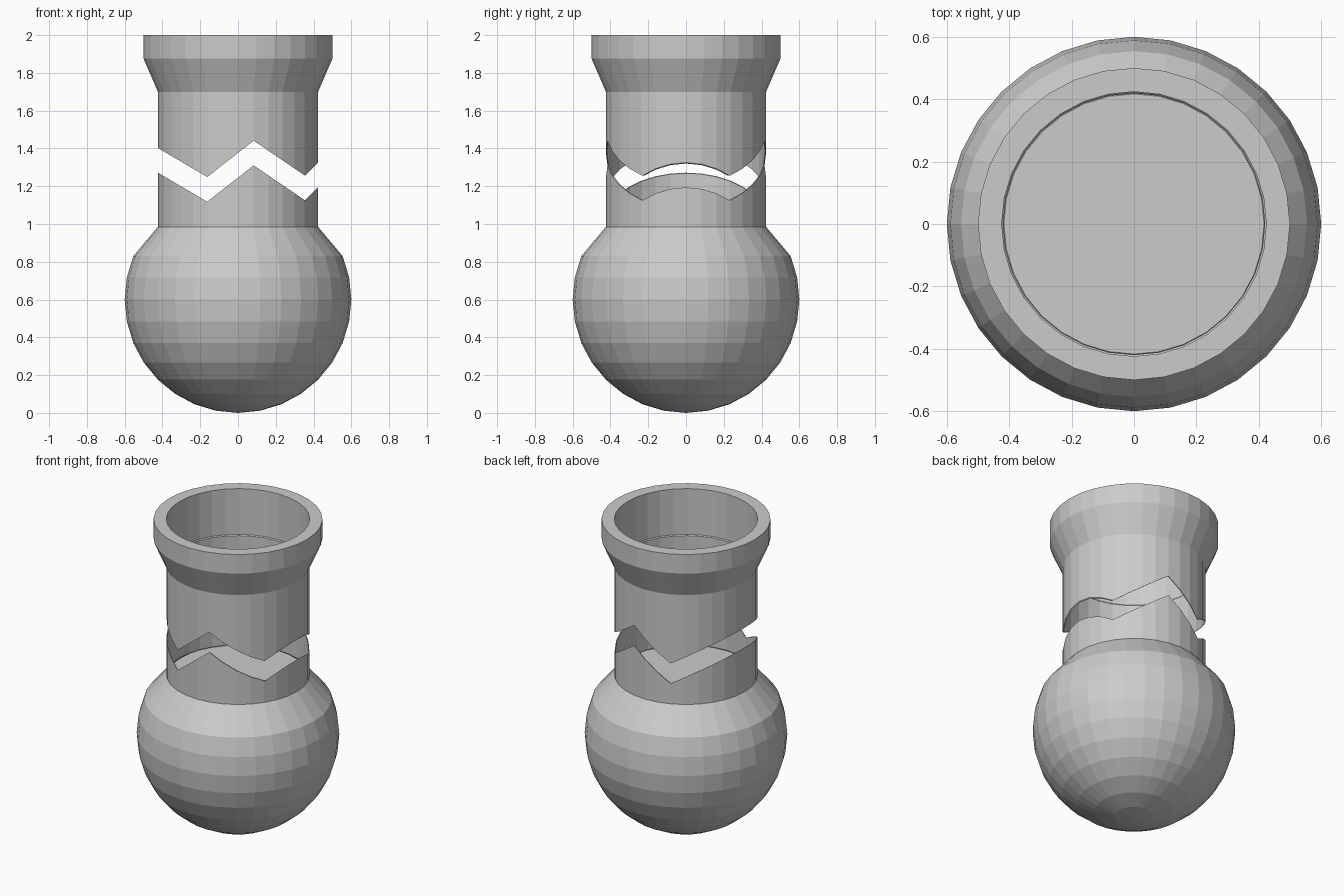
import bpy, bmesh
from math import sin, cos, pi, radians

if "Cube" in bpy.data.objects:
    bpy.data.objects.remove(bpy.data.objects["Cube"])

SIDES = 32


def new_object(name, bm):
    bmesh.ops.recalc_face_normals(bm, faces=bm.faces)
    mesh = bpy.data.meshes.new(name)
    bm.to_mesh(mesh)
    bm.free()
    obj = bpy.data.objects.new(name, mesh)
    bpy.context.collection.objects.link(obj)
    return obj


def lathe(name, profile):
    """Revolve (radius, z) points about z; radius 0 gives a pole."""
    bm = bmesh.new()
    rings = []
    for r, z in profile:
        n = 1 if r == 0 else SIDES
        rings.append([bm.verts.new((r * cos(2 * pi * i / SIDES), r * sin(2 * pi * i / SIDES), z))
                      for i in range(n)])
    for a, b in zip(rings, rings[1:]):
        for i in range(SIDES):
            j = (i + 1) % SIDES
            quad = [a[i % len(a)], a[j % len(a)], b[j % len(b)], b[i % len(b)]]
            bm.faces.new(list(dict.fromkeys(quad)))
    return new_object(name, bm)


def bulb(radius):
    """Sphere profile from the bottom pole up to the shoulder."""
    pts = [(0, 0.6 - radius)]
    for k in range(1, 11):
        a = radians(-90 + 11.25 * k)
        pts.append((radius * cos(a), 0.6 + radius * sin(a)))
    return pts


# Thin-walled flask: bulb, neck and thick lip, then back down the inside
outside = bulb(0.6) + [(0.424, 0.985), (0.424, 1.7), (0.5, 1.875), (0.5, 2.0)]
inside = bulb(0.595) + [(0.419, 0.982), (0.419, 1.695), (0.424, 1.695 + 0.006), (0.424, 2.0)]
flask = lathe("flask", outside + inside[::-1])

# Zigzag crack through the neck, cut straight from front to back
crack = [(-0.7, 1.434), (-0.163, 1.118), (0.083, 1.31), (0.355, 1.125), (0.6, 1.37)]
gap = 0.131
outline = crack + [(x, z + gap) for x, z in crack[::-1]]
bm = bmesh.new()
face = bm.faces.new([bm.verts.new((x, -1, z)) for x, z in outline])
ext = bmesh.ops.extrude_face_region(bm, geom=[face])
bmesh.ops.translate(bm, vec=(0, 2, 0), verts=[v for v in ext["geom"] if isinstance(v, bmesh.types.BMVert)])
cutter = new_object("crack_cutter", bm)
cutter.hide_render = True

mod = flask.modifiers.new("crack", 'BOOLEAN')
mod.operation = 'DIFFERENCE'
mod.solver = 'EXACT'
mod.object = cutter
bpy.context.view_layer.objects.active = flask
flask.select_set(True)
bpy.ops.object.modifier_apply(modifier=mod.name)
bpy.data.objects.remove(cutter)

# Split into the lower bulb and the snapped-off neck
bpy.ops.mesh.separate(type='LOOSE')
for piece in list(bpy.context.selected_objects):
    low = min(v.co.z for v in piece.data.vertices)
    piece.name = "flask_bulb" if low < 0.5 else "broken_neck"

# Liquid filling the bulb to a flat surface at the base of the neck
lathe("liquid", bulb(0.59) + [(0.417, 0.98), (0, 0.98)])
